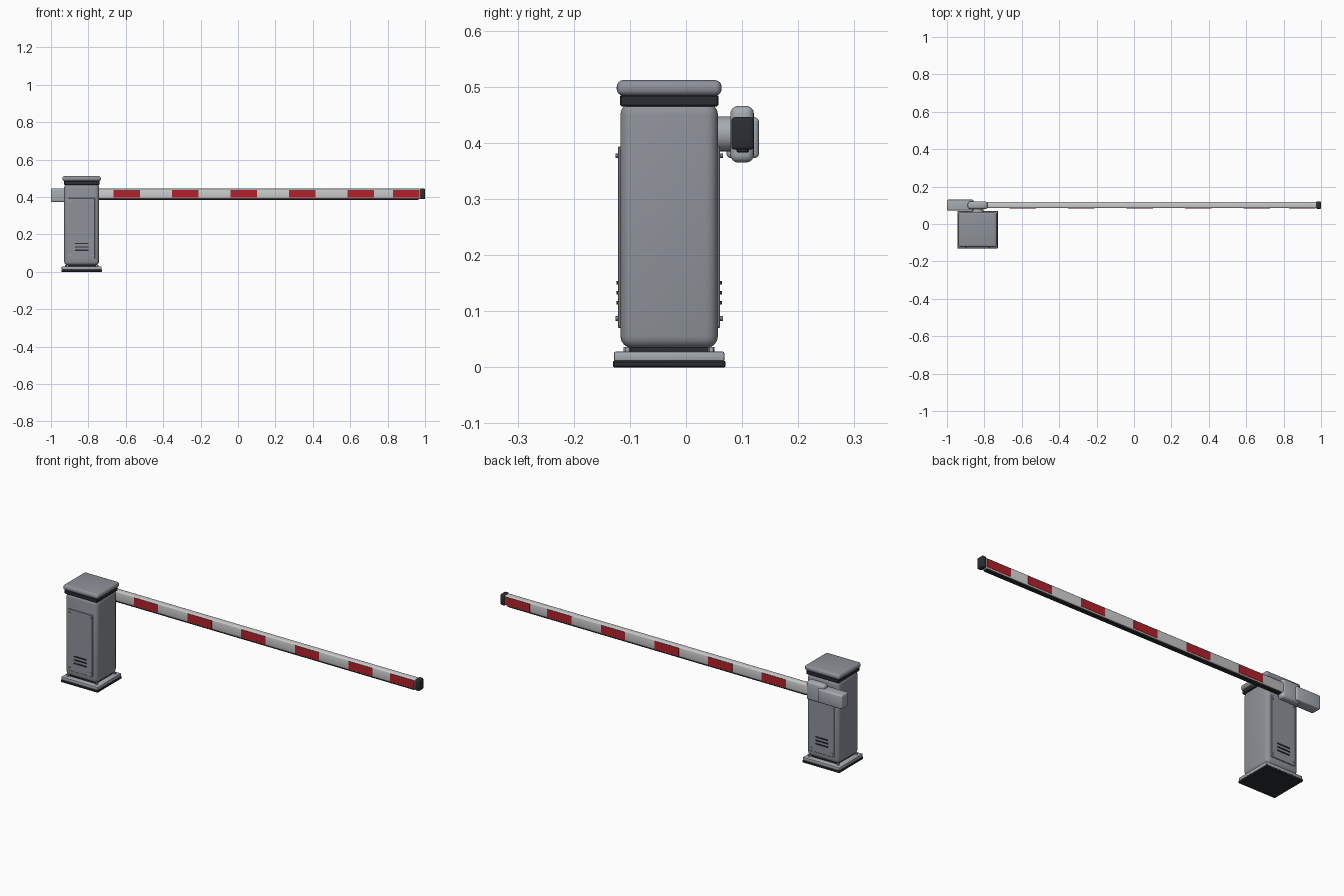
import bpy, bmesh, math
from mathutils import Matrix, Vector

if "Cube" in bpy.data.objects:
    bpy.data.objects.remove(bpy.data.objects["Cube"])


def material(name, rgb):
    m = bpy.data.materials.new(name)
    m.diffuse_color = (*rgb, 1)
    m.use_nodes = True
    m.node_tree.nodes["Principled BSDF"].inputs["Base Color"].default_value = m.diffuse_color
    return m


STEEL = material("steel_grey", (0.27, 0.29, 0.32))
LIGHT = material("light_grey", (0.38, 0.41, 0.44))
WHITE = material("boom_white", (0.68, 0.70, 0.71))
RED = material("stripe_red", (0.45, 0.015, 0.025))
BLACK = material("rubber_black", (0.025, 0.027, 0.032))

CX, CY = -0.836, -0.030      # cabinet centre
BY = 0.101                   # boom centre line


def finish(name, bm, mat):
    mesh = bpy.data.meshes.new(name)
    bm.to_mesh(mesh)
    bm.free()
    ob = bpy.data.objects.new(name, mesh)
    bpy.context.collection.objects.link(ob)
    mesh.materials.append(mat)
    bpy.context.view_layer.objects.active = ob
    ob.select_set(True)
    bpy.ops.object.shade_smooth_by_angle(angle=math.radians(35))
    ob.select_set(False)
    return ob


def box(name, x, y, z, mat, bevel=0.0, seg=2):
    """Box from (min, max) pairs, with rounded edges."""
    bm = bmesh.new()
    bmesh.ops.create_cube(bm, size=1)
    bmesh.ops.scale(bm, vec=(x[1] - x[0], y[1] - y[0], z[1] - z[0]), verts=bm.verts)
    bmesh.ops.translate(bm, vec=(sum(x) / 2, sum(y) / 2, sum(z) / 2), verts=bm.verts)
    if bevel:
        bmesh.ops.bevel(bm, geom=bm.edges[:], offset=bevel, segments=seg,
                        profile=0.5, affect='EDGES')
    return finish(name, bm, mat)


def block(name, w, d, z, mat, bevel=0.0, seg=2):
    """Box centred on the cabinet axis."""
    return box(name, (CX - w / 2, CX + w / 2), (CY - d / 2, CY + d / 2), z, mat, bevel, seg)


def cylinder(name, centre, r, length, axis, mat, sides=12, bevel=0.0):
    bm = bmesh.new()
    bmesh.ops.create_cone(bm, cap_ends=True, segments=sides, radius1=r, radius2=r, depth=length)
    if bevel:
        rim = [e for e in bm.edges if abs(e.verts[0].co.z - e.verts[1].co.z) < 1e-6]
        bmesh.ops.bevel(bm, geom=rim, offset=bevel, segments=2, profile=0.5, affect='EDGES')
    if axis == 'Y':
        bm.transform(Matrix.Rotation(math.pi / 2, 4, 'X'))
    bmesh.ops.translate(bm, vec=Vector(centre), verts=bm.verts)
    return finish(name, bm, mat)


# Base plates and neck
block("base_gasket", 0.217, 0.201, (0, 0.012), BLACK, 0.002, 1)
block("base_plate", 0.213, 0.197, (0.011, 0.028), LIGHT, 0.003)
block("cabinet_neck", 0.153, 0.140, (0.026, 0.042), BLACK)

# Anchor bolts at the base corners
for sx in (-1, 1):
    for sy in (-1, 1):
        cylinder("anchor_bolt", (CX + sx * 0.084, CY + sy * 0.075, 0.031), 0.006, 0.010,
                 'Z', LIGHT, 6)

# Cabinet housing and lid
block("cabinet_body", 0.187, 0.174, (0.034, 0.472), STEEL, 0.022, 4)
block("lid_seal", 0.191, 0.176, (0.465, 0.486), BLACK, 0.003, 1)
block("lid", 0.205, 0.187, (0.484, 0.512), STEEL, 0.012, 4)

# Service doors, screws and vents on front and back
for side, s in (("front", -1), ("back", 1)):
    face = CY + s * 0.087

    def out(a, b):
        return tuple(sorted((face + s * a, face + s * b)))

    box(side + "_door", (CX - 0.071, CX + 0.071), out(-0.004, 0.004), (0.07, 0.394),
        STEEL, 0.0015, 1)
    for sx in (-1, 1):
        for z in (0.087, 0.377):
            cylinder(side + "_door_screw", (CX + sx * 0.061, face + s * 0.005, z), 0.0042, 0.007,
                     'Y', LIGHT, 10)
    for z in (0.115, 0.133, 0.151):
        box(side + "_vent_slat", (CX - 0.036, CX + 0.036), out(0.002, 0.0072),
            (z - 0.003, z + 0.003), BLACK)

# Pivot shaft, boom clamp and counterweight
cylinder("pivot_shaft", (CX, 0.069, 0.416), 0.031, 0.034, 'Y', LIGHT, 32)
box("boom_clamp", (-0.889, -0.783), (0.079, 0.121), (0.365, 0.466), LIGHT, 0.014, 4)
box("counterweight", (-1.0, -0.857), (0.072, 0.130), (0.373, 0.446), LIGHT, 0.008, 3)

# Boom, underside bumper and end cap
box("boom", (-0.86, 0.978), (BY - 0.0165, BY + 0.0165), (0.390, 0.444), WHITE, 0.007, 3)
box("boom_bumper", (-0.78, 0.966), (BY - 0.011, BY + 0.011), (0.383, 0.393), BLACK, 0.002, 1)
box("boom_end_cap", (0.975, 1.0), (BY - 0.020, BY + 0.020), (0.388, 0.446), BLACK, 0.006, 3)

# Red reflective stripes on both boom faces
for x in (-0.666, -0.353, -0.040, 0.273, 0.586, 0.829):
    for s in (-1, 1):
        y = BY + s * 0.0165
        box("red_stripe", (x, x + 0.141), (y - 0.0012, y + 0.0012), (0.396, 0.438), RED)
